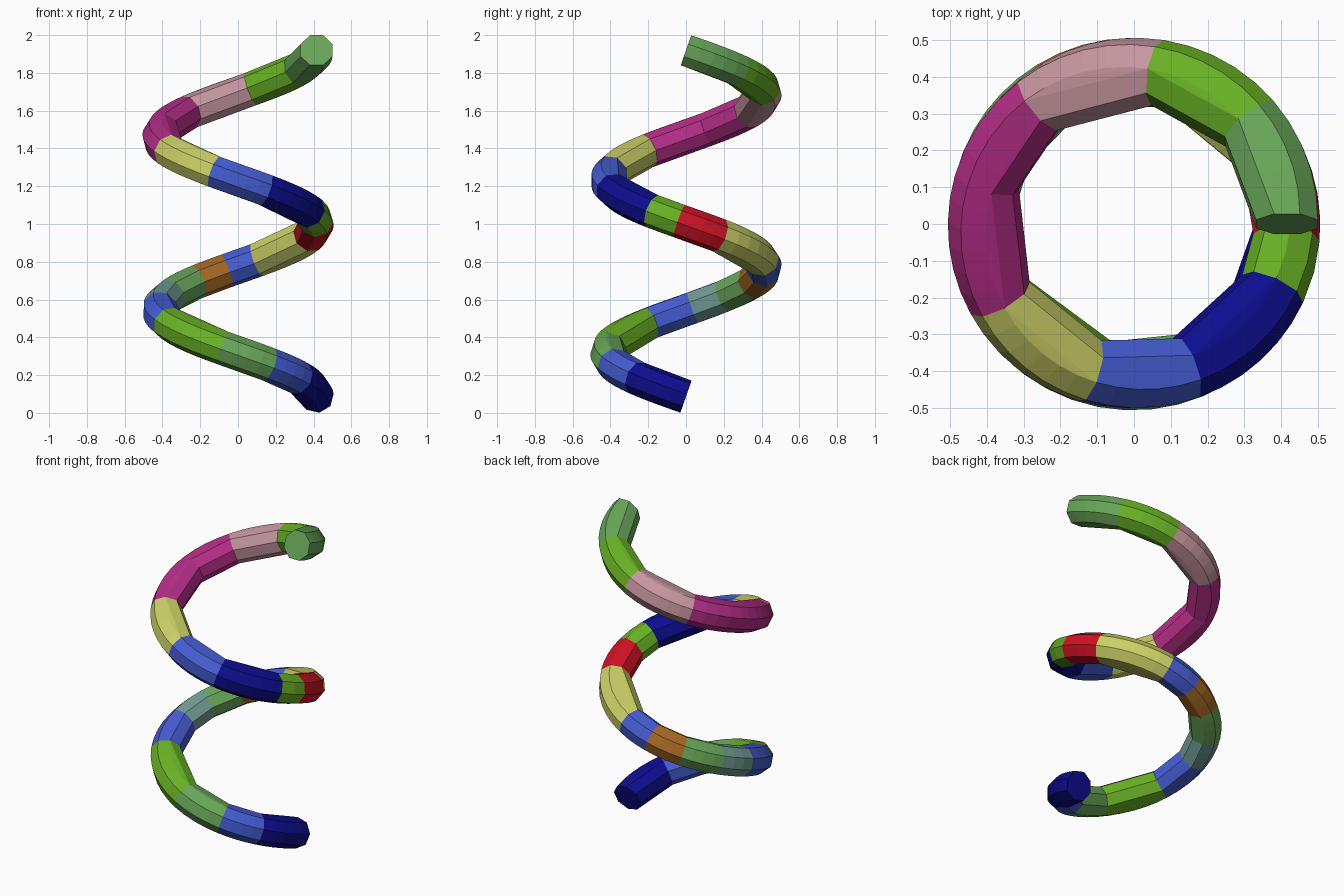
import bpy
import bmesh
import math
from mathutils import Vector

cube = bpy.data.objects.get("Cube")
if cube:
    bpy.data.objects.remove(cube, do_unlink=True)

COIL_R = 0.416            # radius of the helix
TUBE_R = 0.091            # corner radius of the octagonal section
Z0, Z1 = 0.086, 1.92      # height of the tube centre at both ends
TOTAL = 720.0             # two turns, in degrees
SLOPE = math.atan((Z1 - Z0) / (math.radians(TOTAL) * COIL_R))

COLOURS = {
    "navy": "0D0D90", "blue": "455CD2", "sage": "68A658", "green": "68B024",
    "teal": "709A92", "brown": "A86A24", "yellow": "CACF66", "red": "D01224",
    "magenta": "B42D87", "pink": "C6969F",
}

# Colour of each piece and the turn angle at which it ends
PIECES = [
    ("navy", 39), ("blue", 67), ("sage", 101), ("green", 152), ("blue", 185),
    ("teal", 210), ("sage", 238), ("brown", 262), ("blue", 284),
    ("yellow", 335), ("red", 365), ("green", 385), ("navy", 430),
    ("blue", 467), ("yellow", 511), ("magenta", 556), ("magenta", 592),
    ("pink", 639), ("green", 679), ("sage", 720),
]


def linear(hex_code):
    vals = [int(hex_code[i:i + 2], 16) / 255 for i in (0, 2, 4)]
    return [v / 12.92 if v <= 0.04045 else ((v + 0.055) / 1.055) ** 2.4
            for v in vals] + [1.0]


def make_material(name, hex_code):
    mat = bpy.data.materials.new(name)
    mat.use_nodes = True
    mat.diffuse_color = linear(hex_code)
    bsdf = mat.node_tree.nodes["Principled BSDF"]
    bsdf.inputs["Base Color"].default_value = linear(hex_code)
    bsdf.inputs["Roughness"].default_value = 0.8
    return mat


def section(t):
    """Octagon square to the helix at turn angle t, twisting slowly along it."""
    a = -math.radians(t)
    out = Vector((math.cos(a), math.sin(a), 0))
    ahead = Vector((math.sin(a), -math.cos(a), 0))
    up = Vector((0, 0, 1)) * math.cos(SLOPE) - ahead * math.sin(SLOPE)
    centre = out * COIL_R + Vector((0, 0, Z0 + (Z1 - Z0) * t / TOTAL))
    twist = math.radians(TOTAL - t) * math.sin(SLOPE)
    points = []
    for k in range(8):
        phi = math.radians(22.5 + 45 * k) + twist
        points.append(centre + (up * math.cos(phi) + out * math.sin(phi)) * TUBE_R)
    return points


def add_piece(bm, start, end, index):
    """Convex hull of the sections along one stretch, open at inner joints."""
    steps = max(2, round((end - start) / 8))
    rings = [[bm.verts.new(p) for p in section(start + (end - start) * i / steps)]
             for i in range(steps + 1)]
    verts = [v for ring in rings for v in ring]
    bmesh.ops.convex_hull(bm, input=verts, use_existing_faces=False)
    faces = {f for v in verts for f in v.link_faces}
    for f in faces:
        f.material_index = index
    # Remove the end caps that would lie inside the tube
    caps = []
    if start > 0:
        caps += [f for f in faces if set(f.verts) <= set(rings[0])]
    if end < TOTAL:
        caps += [f for f in faces if set(f.verts) <= set(rings[-1])]
    bmesh.ops.delete(bm, geom=caps, context='FACES_ONLY')
    # Remove points swallowed by the hull
    loose = [v for v in verts if v.is_valid and not v.link_faces]
    bmesh.ops.delete(bm, geom=loose, context='VERTS')


# Coiled tube
mesh = bpy.data.meshes.new("coil_tube")
coil = bpy.data.objects.new("coil_tube", mesh)
bpy.context.collection.objects.link(coil)
names = list(COLOURS)
for n in names:
    mesh.materials.append(make_material(n, COLOURS[n]))

bm = bmesh.new()
begin = 0
for colour, finish in PIECES:
    add_piece(bm, begin, finish, names.index(colour))
    begin = finish
bmesh.ops.remove_doubles(bm, verts=bm.verts[:], dist=0.0005)
bmesh.ops.recalc_face_normals(bm, faces=bm.faces[:])
bm.to_mesh(mesh)
bm.free()
